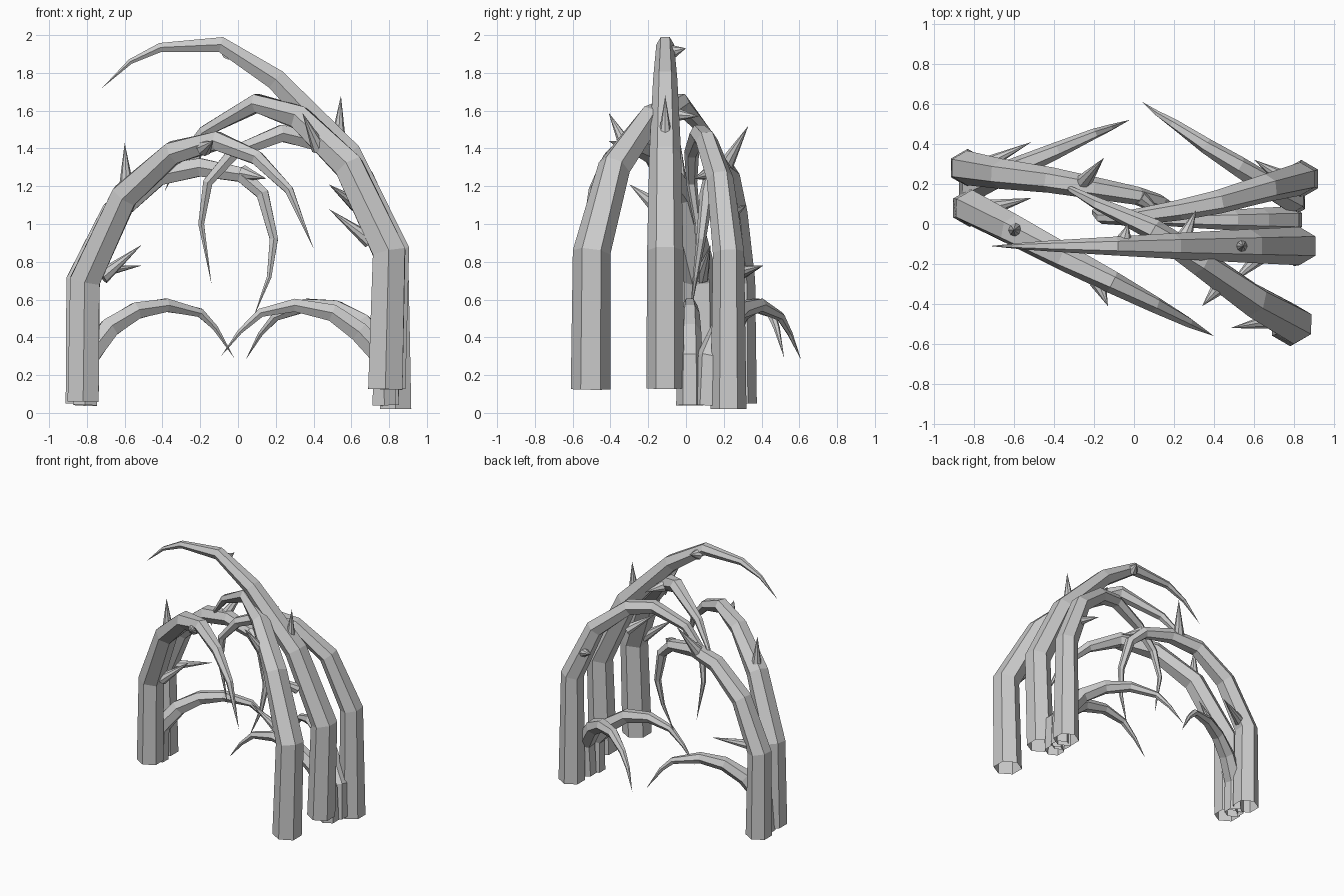
import bpy, bmesh, math
from mathutils import Vector


def finish(name, bm):
    bmesh.ops.recalc_face_normals(bm, faces=bm.faces)
    me = bpy.data.meshes.new(name)
    bm.to_mesh(me)
    bm.free()
    ob = bpy.data.objects.new(name, me)
    bpy.context.collection.objects.link(ob)


def tendril(name, radius, pts, power=2.3, sides=6):
    """Sweep a tapering hexagon along pts, open at the base, pointed at the tip."""
    pts = [Vector(p) for p in pts]
    dist = [0.0]
    for a, b in zip(pts, pts[1:]):
        dist.append(dist[-1] + (b - a).length)
    side = Vector((0, 1, 0))
    bm = bmesh.new()
    rings = []
    for i, p in enumerate(pts[:-1]):
        t = (pts[i + 1] - p).normalized()
        if i:
            t = (t + (p - pts[i - 1]).normalized()).normalized()
        b = (side - t * side.dot(t)).normalized()
        n = t.cross(b)
        r = radius * (1 - (dist[i] / dist[-1]) ** power)
        rings.append([bm.verts.new(p + r * (b * math.cos(a) + n * math.sin(a)))
                      for a in (math.tau * k / sides for k in range(sides))])
    tip = bm.verts.new(pts[-1])
    for k in range(sides):
        j = (k + 1) % sides
        for lo, hi in zip(rings, rings[1:]):
            bm.faces.new((lo[k], lo[j], hi[j], hi[k]))
        bm.faces.new((rings[-1][k], rings[-1][j], tip))
    finish(name, bm)


def thorn(name, base, tip, r=0.042):
    base, tip = Vector(base), Vector(tip)
    axis = tip - base
    bm = bmesh.new()
    bmesh.ops.create_cone(bm, cap_ends=True, segments=8, radius1=r, radius2=0, depth=axis.length)
    bmesh.ops.rotate(bm, verts=bm.verts, cent=(0, 0, 0),
                     matrix=axis.to_track_quat('Z', 'Y').to_matrix())
    bmesh.ops.translate(bm, verts=bm.verts, vec=(base + tip) / 2)
    finish(name, bm)


# Large arching tendrils
tendril("tall_tendril", 0.10, [
    (.80, -.11, .13), (.825, -.11, .86), (.58, -.11, 1.37), (.20, -.11, 1.765),
    (-.09, -.11, 1.95), (-.41, -.11, 1.935), (-.57, -.11, 1.86), (-.72, -.11, 1.72)])
tendril("front_right_tendril", 0.105, [
    (.78, -.505, .125), (.80, -.50, .85), (.59, -.38, 1.30), (.33, -.19, 1.56),
    (.10, -.03, 1.64), (-.18, .10, 1.49), (-.31, .17, 1.34), (-.39, .22, 1.17)])
tendril("back_right_tendril", 0.095, [
    (.835, .225, .02), (.83, .225, .85), (.66, .18, 1.24), (.42, .11, 1.44),
    (.23, .07, 1.48), (-.02, .03, 1.38), (-.16, .03, 1.22), (-.195, .06, 1.00),
    (-.14, .07, .68)], 1.7)
tendril("back_left_tendril", 0.095, [
    (-.83, .28, .05), (-.835, .28, .70), (-.66, .25, 1.06), (-.42, .22, 1.26),
    (-.20, .18, 1.30), (.02, .14, 1.26), (.13, .11, 1.16), (.19, .08, .92),
    (.165, .05, .72), (.08, .02, .50)], 1.7)
tendril("front_left_tendril", 0.095, [
    (-.82, .08, .06), (-.81, .08, .70), (-.60, -.03, 1.15), (-.34, -.17, 1.38),
    (-.11, -.29, 1.44), (.10, -.40, 1.35), (.27, -.49, 1.18), (.40, -.56, .87)])

# Small low tendrils
tendril("low_right_tendril", 0.072, [
    (.775, .02, .04), (.77, .02, .29), (.64, .02, .43), (.50, .02, .53),
    (.30, .02, .57), (.12, .02, .53), (.01, .02, .43), (-.09, .02, .30)], 1.7)
tendril("low_back_right_tendril", 0.072, [
    (.79, .11, .04), (.79, .12, .29), (.66, .20, .47), (.52, .29, .55),
    (.36, .39, .57), (.20, .50, .51), (.12, .55, .42), (.04, .61, .28)], 1.7)
tendril("low_left_tendril", 0.072, [
    (-.81, .17, .04), (-.80, .18, .29), (-.68, .24, .45), (-.54, .30, .54),
    (-.38, .37, .57), (-.20, .45, .53), (-.12, .48, .45), (-.02, .52, .29)], 1.7)

# Thorns: base and tip
thorns = [
    ((-.59, -.03, 1.18), (-.60, -.03, 1.43)),
    ((.53, -.11, 1.43), (.545, -.11, 1.68)),
    ((.43, -.31, 1.40), (.34, -.41, 1.59)),
    ((.70, -.48, .91), (.48, -.52, 1.08)),
    ((.63, -.16, 1.10), (.48, -.30, 1.21)),
    ((.74, .23, 1.05), (.60, .32, 1.10)),
    ((-.25, .21, 1.31), (-.15, .33, 1.52)),
    ((-.78, .28, .74), (-.51, .41, .78)),
    ((-.72, .08, .72), (-.51, .13, .89)),
    ((-.18, -.29, 1.40), (-.13, -.41, 1.44)),
    ((.25, -.07, 1.58), (.31, .07, 1.57)),
    ((-.05, -.08, 1.91), (-.03, .00, 1.93)),
    ((.03, .13, 1.27), (.15, .04, 1.24)),
]
for i, (base, tip) in enumerate(thorns):
    thorn(f"thorn_{i + 1}", base, tip)
